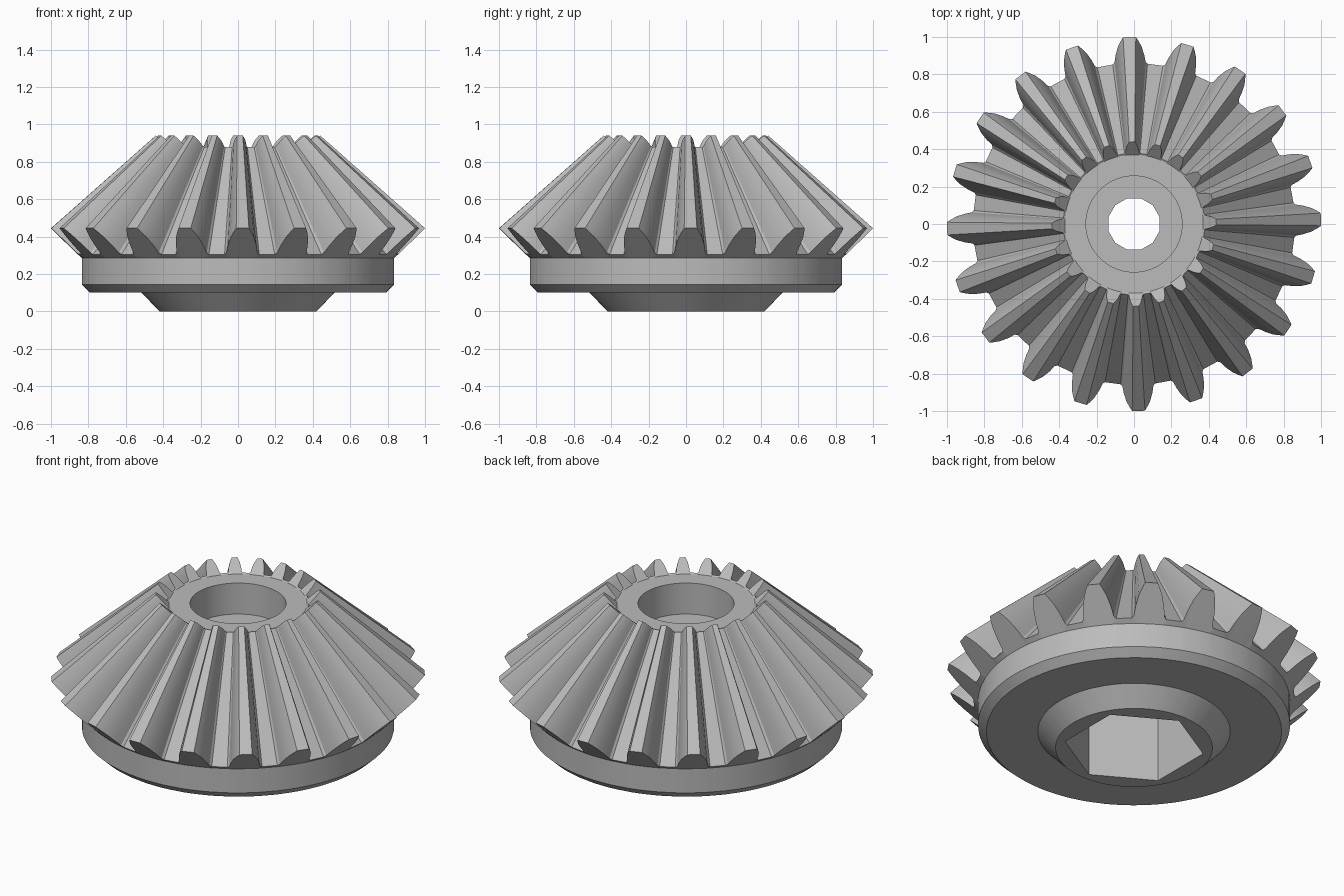
import bpy
import bmesh
import math

cube = bpy.data.objects.get("Cube")
if cube:
    bpy.data.objects.remove(cube, do_unlink=True)

TEETH = 20
OFFSET = math.radians(1.4)
APEX = 1.329          # height where all tooth lines meet
INNER_SCALE = 0.44    # small end of the teeth relative to the large end
ROOT, TIP = (0.86, 0.305), (1.0, 0.445)

# Half tooth section on the back cone: (height from root to tip, half width)
SECTION = [(0, 0.093), (0.07, 0.083), (0.35, 0.076),
           (0.65, 0.063), (0.86, 0.047), (1, 0.034)]

steel = bpy.data.materials.new("steel_grey")
steel.use_nodes = True
colour = (0.5, 0.5, 0.5, 1)
steel.diffuse_color = colour
steel.node_tree.nodes["Principled BSDF"].inputs["Base Color"].default_value = colour


def tooth_ring():
    """Toothed outline at the large end as (angle, radius, height)."""
    ring = []
    for i in range(TEETH):
        centre = OFFSET + i * math.tau / TEETH
        sides = [(t, -w) for t, w in SECTION] + [(t, w) for t, w in reversed(SECTION)]
        for t, w in sides:
            r = ROOT[0] + t * (TIP[0] - ROOT[0])
            z = ROOT[1] + t * (TIP[1] - ROOT[1])
            ring.append((centre + math.asin(w / r), r, z))
    return ring


def build_gear():
    outline = tooth_ring()
    circle = lambda r, z: [(a, r, z) for a, _, _ in outline]
    small = [(a, r * INNER_SCALE, APEX - (APEX - z) * INNER_SCALE) for a, r, z in outline]
    # Hub, flange, teeth and top face from bottom to top
    rings = [circle(0.42, 0), circle(0.515, 0.1), circle(0.79, 0.1),
             circle(0.835, 0.143), circle(0.835, 0.285),
             outline, small, circle(0.37, 0.873)]
    bm = bmesh.new()
    loops = [[bm.verts.new((r * math.cos(a), r * math.sin(a), z)) for a, r, z in ring]
             for ring in rings]
    n = len(outline)
    for low, high in zip(loops, loops[1:]):
        for i in range(n):
            j = (i + 1) % n
            bm.faces.new((low[i], low[j], high[j], high[i]))
    bm.faces.new(list(reversed(loops[0])))
    bm.faces.new(loops[-1])
    bmesh.ops.recalc_face_normals(bm, faces=bm.faces)
    mesh = bpy.data.meshes.new("bevel_gear")
    bm.to_mesh(mesh)
    bm.free()
    mesh.materials.append(steel)
    obj = bpy.data.objects.new("bevel_gear", mesh)
    bpy.context.collection.objects.link(obj)
    return obj


def cut(target, name, sides, radius, bottom, top, turn=0):
    """Remove an upright prism from the target."""
    bpy.ops.mesh.primitive_cylinder_add(vertices=sides, radius=radius, depth=top - bottom,
                                        location=(0, 0, (bottom + top) / 2),
                                        rotation=(0, 0, turn))
    cutter = bpy.context.object
    cutter.name = name
    cutter.hide_render = True
    cutter.data.materials.append(steel)
    mod = target.modifiers.new(name, "BOOLEAN")
    mod.operation = "DIFFERENCE"
    mod.solver = "EXACT"
    mod.object = cutter
    bpy.ops.object.select_all(action="DESELECT")
    target.select_set(True)
    bpy.context.view_layer.objects.active = target
    bpy.ops.object.modifier_apply(modifier=name)
    bpy.data.objects.remove(cutter, do_unlink=True)


gear = build_gear()
# Hexagonal socket below, shaft hole through, round recess on top
cut(gear, "hex_socket", 6, 0.375, -0.1, 0.5)
cut(gear, "shaft_hole", 12, 0.142, 0.4, 0.8, math.pi / 12)
cut(gear, "top_recess", 48, 0.257, 0.69, 1.0)

bpy.ops.object.shade_smooth_by_angle(angle=math.radians(20))
